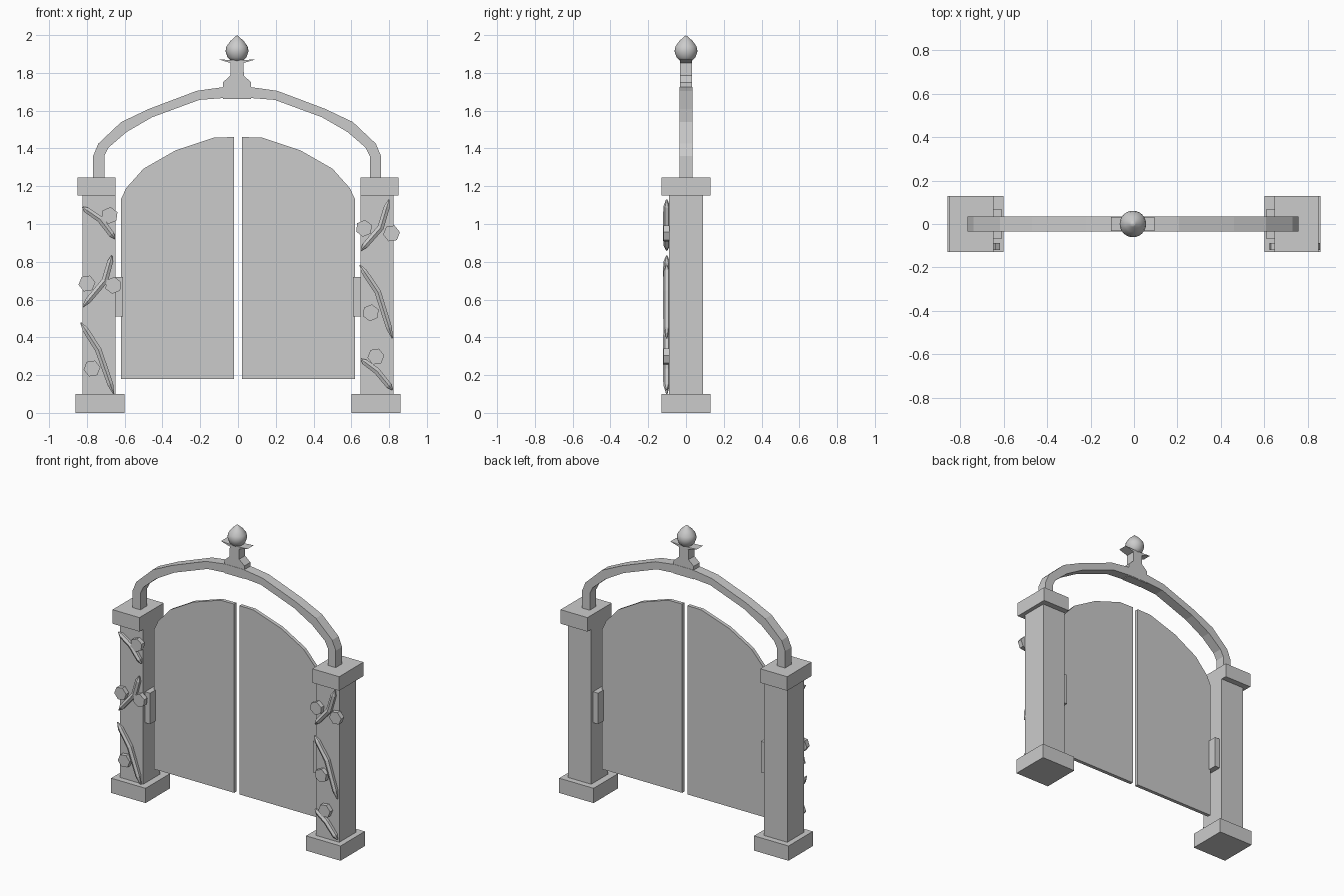
import bpy, bmesh, math
from mathutils import Vector

if "Cube" in bpy.data.objects:
    bpy.data.objects.remove(bpy.data.objects["Cube"])


def finish(name, bm):
    bmesh.ops.recalc_face_normals(bm, faces=bm.faces)
    me = bpy.data.meshes.new(name)
    bm.to_mesh(me)
    bm.free()
    ob = bpy.data.objects.new(name, me)
    bpy.context.collection.objects.link(ob)
    return ob


def box(name, x0, x1, y0, y1, z0, z1):
    return prism(name, [(x0, z0), (x1, z0), (x1, z1), (x0, z1)], y0, y1)


def prism(name, pts, y0, y1):
    """Front outline (x, z) extruded from y0 to y1."""
    bm = bmesh.new()
    f = bm.faces.new([bm.verts.new((x, y0, z)) for x, z in pts])
    out = bmesh.ops.extrude_face_region(bm, geom=[f])
    verts = [v for v in out["geom"] if isinstance(v, bmesh.types.BMVert)]
    bmesh.ops.translate(bm, verts=verts, vec=(0, y1 - y0, 0))
    return finish(name, bm)


def mirrored(half, cx=-0.005):
    """Close a right-hand half outline with its mirror image."""
    return [(cx + x, z) for x, z in half] + [(cx - x, z) for x, z in reversed(half)]


def vine(name, pts):
    """Tapered tube through three (x, z) points on the pillar front."""
    a, b, c = [Vector((x, -0.102, z)) for x, z in pts]
    path = [(a, .2), (a.lerp(b, .25), 1), (b, 1.1), (b.lerp(c, .78), 1), (c, .2)]
    cu = bpy.data.curves.new(name, 'CURVE')
    cu.dimensions = '3D'
    cu.bevel_depth = 0.018
    cu.bevel_resolution = 1
    cu.use_fill_caps = True
    sp = cu.splines.new('POLY')
    sp.points.add(len(path) - 1)
    for p, (co, r) in zip(sp.points, path):
        p.co = (*co, 1)
        p.radius = r
    sp.use_smooth = False
    ob = bpy.data.objects.new(name, cu)
    bpy.context.collection.objects.link(ob)


def leaf(name, x, z, tilt):
    """Hexagonal disc facing the front."""
    ring = [(x + 0.045 * math.cos(tilt + i * math.pi / 3),
             z + 0.045 * math.sin(tilt + i * math.pi / 3)) for i in range(6)]
    prism(name, ring, -0.12, -0.088)


# pillars with base, cap and hinge block
for side, s in (("left", -1), ("right", 1)):
    for part, a, b, d, z0, z1 in (("base", .602, .86, .13, 0, .10),
                                  ("pillar", .648, .823, .09, .10, 1.15),
                                  ("cap", .648, .85, .13, 1.15, 1.245),
                                  ("hinge", .61, .65, .07, .51, .72)):
        box(f"{side}_{part}", *sorted((s * a, s * b)), -d, d, z0, z1)

    # gate leaf with curved top
    outline = [(.02, .18), (.62, .18), (.62, 1.13), (.592, 1.19), (.50, 1.293),
               (.33, 1.39), (.125, 1.458), (.02, 1.46)]
    prism(f"{side}_gate_leaf", [(s * x, z) for x, z in outline], -0.012, 0.012)

# arch over the gate
outer = [(.762, 1.24), (.762, 1.36), (.735, 1.425), (.613, 1.54), (.465, 1.61),
         (.213, 1.705), (.07, 1.725)]
inner = [(.703, 1.24), (.703, 1.36), (.68, 1.405), (.585, 1.487), (.45, 1.565),
         (.20, 1.657), (.07, 1.667)]
cx = -0.005
arch = mirrored(outer) + [(cx - x, z) for x, z in inner] \
    + [(cx + x, z) for x, z in reversed(inner)]
prism("arch", arch, -0.034, 0.034)

# finial pedestal and winged collar
prism("finial_pedestal", mirrored([(.075, 1.662), (.075, 1.75), (.036, 1.785),
                                   (.034, 1.86)]), -0.032, 0.032)
prism("finial_collar", mirrored([(.034, 1.852), (.10, 1.872), (.04, 1.868)]),
      -0.032, 0.032)

# onion-shaped finial
profile = [(0, 1.855), (.03, 1.862), (.05, 1.882), (.061, 1.915), (.056, 1.94),
           (.036, 1.968), (.014, 1.988), (0, 2.0)]
bm = bmesh.new()
vs = [bm.verts.new((r, 0, z)) for r, z in profile]
edges = [bm.edges.new(p) for p in zip(vs, vs[1:])]
bmesh.ops.spin(bm, geom=vs + edges, axis=(0, 0, 1), cent=(0, 0, 0), steps=24,
               angle=2 * math.pi)
bmesh.ops.remove_doubles(bm, verts=bm.verts, dist=1e-4)
for f in bm.faces:
    f.smooth = True
finish("finial", bm).location.x = cx

# climbing vines on the pillar fronts
for i, pts in enumerate([
        [(-.825, 1.09), (-.73, 1.025), (-.652, .922)],
        [(-.668, .832), (-.705, .70), (-.822, .56)],
        [(-.832, .478), (-.74, .335), (-.658, .10)],
        [(.80, 1.13), (.755, .98), (.65, .86)],
        [(.645, .783), (.74, .64), (.817, .395)],
        [(.65, .285), (.735, .222), (.817, .122)]]):
    vine(f"vine_{i + 1}", pts)

# hexagonal leaves
for i, (x, z) in enumerate([(-.68, 1.045), (-.80, .685), (-.66, .675), (-.773, .235),
                            (.667, .977), (.813, .95), (.703, .53), (.73, .298)]):
    leaf(f"vine_leaf_{i + 1}", x, z, 0.15 if i % 2 else 0.4)
